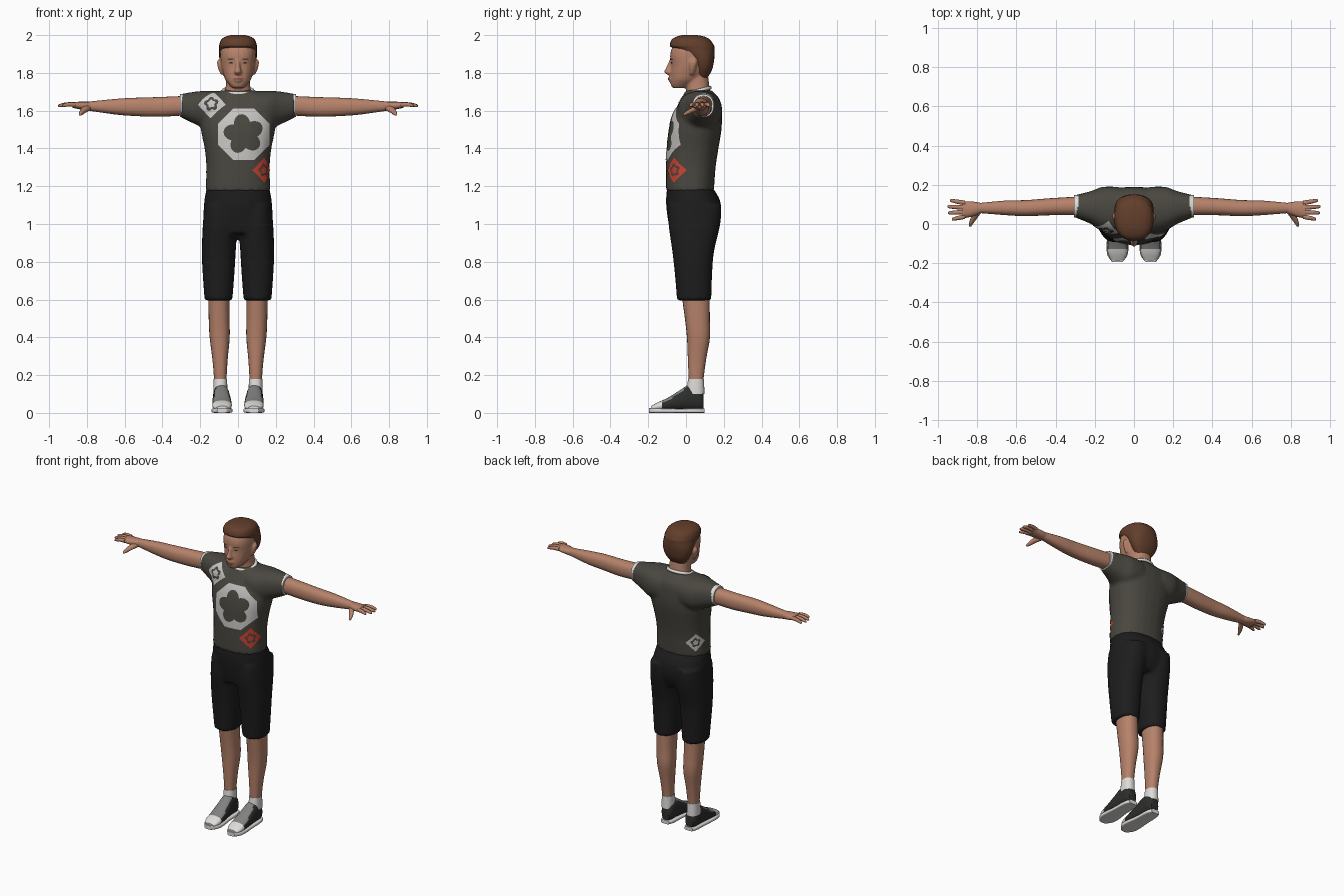
import bpy, bmesh, math
from mathutils import Vector
from mathutils.bvhtree import BVHTree

cube = bpy.data.objects.get("Cube")
if cube:
    bpy.data.objects.remove(cube, do_unlink=True)


def colour(name, r, g, b):
    linear = [((c / 255 + .055) / 1.055) ** 2.4 for c in (r, g, b)] + [1]
    mat = bpy.data.materials.new(name)
    mat.use_nodes = True
    mat.diffuse_color = linear
    for node in mat.node_tree.nodes:
        if node.type == 'BSDF_PRINCIPLED':
            node.inputs["Base Color"].default_value = linear
            node.inputs["Roughness"].default_value = .8
    return mat


SKIN = colour("skin", 182, 130, 106)
LIP = colour("lip", 146, 92, 76)
HAIR = colour("brown hair", 98, 62, 43)
SHIRT = colour("grey shirt", 74, 71, 64)
SHORTS = colour("black shorts", 29, 29, 29)
PALE = colour("pale print", 198, 196, 193)
WHITE = colour("white", 222, 220, 216)
RED = colour("red print", 205, 66, 50)
CHARCOAL = colour("charcoal", 44, 46, 44)
GREY = colour("shoe grey", 128, 130, 128)


def smoothed(sections, steps=4):
    """Catmull-Rom interpolation between cross-sections."""
    out = []
    last = len(sections) - 1
    for i in range(last):
        a, b = sections[max(i - 1, 0)], sections[i]
        c, d = sections[i + 1], sections[min(i + 2, last)]
        for k in range(steps):
            t = k / steps
            out.append([q + t / 2 * (r - p + t * (2 * p - 5 * q + 4 * r - s
                        + t * (3 * (q - r) + s - p)))
                        for p, q, r, s in zip(a, b, c, d)])
    return out + [sections[last]]


def tube(bm, axis, sections, side=1, sides=24, power=2.3):
    """Closed loft; a section is its position on the axis plus two extents."""
    rings = []
    for pos, a0, a1, b0, b1 in smoothed(sections):
        ring = []
        for i in range(sides):
            t = math.tau * i / sides
            ca, sa = math.cos(t), math.sin(t)
            a = (a0 + a1) / 2 + (a1 - a0) / 2 * math.copysign(abs(ca) ** (2 / power), ca)
            b = (b0 + b1) / 2 + (b1 - b0) / 2 * math.copysign(abs(sa) ** (2 / power), sa)
            x, y, z = {'x': (pos, a, b), 'y': (a, pos, b), 'z': (a, b, pos)}[axis]
            ring.append(bm.verts.new((x * side, y, z)))
        rings.append(ring)
    for low, high in zip(rings, rings[1:]):
        for i in range(sides):
            j = (i + 1) % sides
            bm.faces.new((low[i], low[j], high[j], high[i]))
    bm.faces.new(rings[0])
    bm.faces.new(rings[-1])


def finish(name, bm, mats):
    bmesh.ops.recalc_face_normals(bm, faces=bm.faces)
    mesh = bpy.data.meshes.new(name)
    bm.to_mesh(mesh)
    bm.free()
    for mat in mats:
        mesh.materials.append(mat)
    for poly in mesh.polygons:
        poly.use_smooth = True
    mesh.set_sharp_from_angle(angle=math.radians(50))
    obj = bpy.data.objects.new(name, mesh)
    bpy.context.collection.objects.link(obj)
    return obj


def part(name, mat, centred=(), paired=(), voxel=0, **shape):
    """One object from centred tubes and mirrored pairs, optionally fused."""
    bm = bmesh.new()
    for axis, sections in centred:
        tube(bm, axis, sections, **shape)
    for axis, sections in paired:
        for side in (1, -1):
            tube(bm, axis, sections, side, **shape)
    obj = finish(name, bm, [mat])
    if voxel:
        fuse = obj.modifiers.new("fuse", 'REMESH')
        fuse.mode = 'VOXEL'
        fuse.voxel_size = voxel
        fuse.use_smooth_shade = True
        relax = obj.modifiers.new("relax", 'SMOOTH')
        relax.iterations = 4
    return obj


def wide(z, half, y0, y1):
    return (z, -half, half, y0, y1)


# Shirt: trunk and sleeves fused together
trunk = [wide(1.175, .172, -.106, .148), wide(1.3, .168, -.106, .157),
         wide(1.4, .177, -.102, .172), wide(1.5, .197, -.092, .188),
         wide(1.58, .2, -.07, .19), wide(1.65, .17, -.032, .182),
         wide(1.69, .115, -.01, .155), wide(1.71, .08, .005, .13)]
sleeve = [(.08, -.045, .19, 1.5, 1.705), (.16, -.035, .19, 1.5, 1.705),
          (.22, 0, .168, 1.525, 1.702), (.305, .035, .147, 1.565, 1.688)]
shirt = part("shirt", SHIRT, [('z', trunk)], [('x', sleeve)], voxel=.011)
part("sleeve_cuffs", WHITE, paired=[('x', [(.283, .034, .15, 1.565, 1.691),
                                           (.306, .034, .147, 1.566, 1.687)])])

# Collar: a flattened ring, lower at the front
bpy.ops.mesh.primitive_torus_add(major_radius=.074, minor_radius=.011, major_segments=32,
                                 minor_segments=8, location=(0, .062, 1.705),
                                 rotation=(math.radians(14), 0, 0))
collar = bpy.context.object
collar.name = "collar"
collar.scale = (1.03, .9, .9)
collar.data.materials.append(WHITE)
for poly in collar.data.polygons:
    poly.use_smooth = True

# Shorts: hips and two legs fused together
hips = [wide(1.195, .166, -.1, .14), wide(1.12, .179, -.106, .182),
        wide(1.03, .184, -.097, .182), wide(.95, .182, -.08, .15)]
trouser = [(1.1, .01, .178, -.09, .188), (1, .004, .186, -.093, .182),
           (.85, .012, .192, -.072, .148), (.72, .02, .186, -.058, .138),
           (.595, .03, .177, -.048, .134)]
part("shorts", SHORTS, [('z', hips)], [('z', trouser)], voxel=.011)

# Bare lower legs and socks
shin = [(.64, .045, .158, -.025, .125), (.5, .045, .155, -.006, .126),
        (.4, .044, .15, .005, .127), (.28, .055, .135, .01, .106),
        (.16, .062, .125, .015, .09)]
part("lower_legs", SKIN, paired=[('z', shin)])
part("socks", WHITE, paired=[('z', [(.18, .058, .129, .011, .095),
                                    (.1, .055, .131, 0, .098)])])

# Shoes: white toe cap, grey laced top, charcoal sides
upper = [(.092, .06, .115, .02, .1), (.07, .048, .128, .012, .135),
         (.02, .045, .132, .012, .15), (-.04, .038, .135, .012, .115),
         (-.1, .033, .136, .012, .078), (-.15, .035, .133, .012, .056),
         (-.185, .052, .116, .014, .036)]
shoes = part("shoes", CHARCOAL, paired=[('y', upper)])
shoes.data.materials.append(GREY)
shoes.data.materials.append(WHITE)
for poly in shoes.data.polygons:
    y = poly.center.y
    if y < -.125:
        poly.material_index = 2
    elif poly.normal.z > .65 and y < .02:
        poly.material_index = 1
sole = [(.098, .058, .117, 0, .024), (.06, .044, .13, 0, .024),
        (-.03, .04, .134, 0, .022), (-.11, .029, .14, 0, .024),
        (-.16, .034, .135, 0, .026), (-.195, .06, .11, 0, .026)]
part("shoe_soles", WHITE, paired=[('y', sole)], power=5)

# Arms
arm = [(.28, .045, .14, 1.575, 1.678), (.42, .045, .132, 1.568, 1.672),
       (.55, .04, .122, 1.572, 1.668), (.65, .045, .12, 1.58, 1.662),
       (.79, .056, .107, 1.6, 1.648)]
part("arms", SKIN, paired=[('x', arm)])

# Hands: palm, four fanned fingers and a thumb
hand = [('x', [(.775, .057, .106, 1.6, 1.648), (.82, .04, .114, 1.604, 1.648),
               (.875, .028, .115, 1.615, 1.646)])]
for i, tip in enumerate((.93, .95, .953, .94)):
    y0 = .038 + i * .023
    finger = []
    for t, r in ((0, .012), (.5, .011), (.9, .008), (1, .003)):
        y, z = y0 + t * (y0 - .072) * .4, 1.632 + .012 * t * (1 - 1.6 * t)
        finger.append((.862 + (tip - .862) * t, y - r, y + r, z - r, z + r))
    hand.append(('x', finger))
hand.append(('y', [(.065, .775, .815, 1.6, 1.636), (.03, .8, .834, 1.587, 1.615),
                   (0, .822, .842, 1.575, 1.597), (-.014, .832, .842, 1.573, 1.583)]))
part("hands", SKIN, paired=hand, sides=12)

# Head: skull, neck, nose, lips and ears fused together
skull = [wide(1.72, .03, -.07, .0), wide(1.735, .045, -.08, .03), wide(1.765, .068, -.082, .075),
         wide(1.8, .08, -.082, .11), wide(1.84, .09, -.079, .13),
         wide(1.89, .094, -.084, .138), wide(1.93, .091, -.075, .138),
         wide(1.965, .072, -.05, .115), wide(1.985, .04, -.01, .08)]
neck = [wide(1.66, .08, 0, .13), wide(1.72, .066, .0, .125), wide(1.8, .062, -.005, .115)]
nose = [wide(1.868, .009, -.088, -.05), wide(1.825, .014, -.107, -.05),
        wide(1.805, .02, -.116, -.05), wide(1.79, .015, -.098, -.05)]
lips = [wide(1.753, .018, -.09, -.05), wide(1.768, .027, -.094, -.05),
        wide(1.782, .02, -.089, -.05)]
ear = [(1.79, .07, .09, .022, .04), (1.82, .075, .104, .018, .05),
       (1.855, .08, .111, .018, .06), (1.872, .08, .104, .03, .055)]
head = part("head", SKIN, [('z', s) for s in (skull, neck, nose, lips)],
            [('z', ear)], voxel=.006)

# Hair: a cap that dips behind the ears
hair = [wide(1.765, .045, .06, .108), wide(1.81, .078, .045, .135),
        wide(1.85, .094, .03, .146), wide(1.89, .1, .0, .151),
        wide(1.93, .1, -.066, .151), wide(1.945, .1, -.086, .148),
        wide(1.975, .09, -.076, .128), wide(1.992, .066, -.05, .098),
        wide(2, .035, -.02, .06)]
part("hair", HAIR, [('z', hair)])

# Prints and face details: thin plates laid on the surface beneath
graph = bpy.context.evaluated_depsgraph_get()
surfaces = {obj.name: BVHTree.FromObject(obj, graph) for obj in (shirt, head)}


def decal(name, mat, base, centre, aim, outer, inner=lambda t: 0, sides=80, rows=5):
    aim, centre = Vector(aim).normalized(), Vector(centre)
    right = aim.cross(Vector((0, 0, 1))).normalized()
    up = right.cross(aim)
    bm = bmesh.new()
    grid = []
    for k in range(rows + 1):
        ring = []
        for i in range(sides):
            t = math.tau * i / sides
            r = max(inner(t), .0005) * (1 - k / rows) + outer(t) * k / rows
            start = centre + right * r * math.cos(t) + up * r * math.sin(t) - aim * .4
            hit, normal, _, _ = surfaces[base.name].ray_cast(start, aim)
            if hit is None:
                hit, normal, _, _ = surfaces[base.name].find_nearest(start + aim * .4)
            ring.append(bm.verts.new(hit + normal * .003))
        grid.append(ring)
    for low, high in zip(grid, grid[1:]):
        for i in range(sides):
            j = (i + 1) % sides
            bm.faces.new((low[i], high[i], high[j], low[j]))
    finish(name, bm, [mat])


def octagon(size):
    return lambda t: size / math.cos((t + math.pi / 8) % (math.pi / 4) - math.pi / 8)


def diamond(size):
    return lambda t: size / (abs(math.cos(t)) + abs(math.sin(t)))


def oval(a, b):
    return lambda t: a * b / math.hypot(b * math.cos(t), a * math.sin(t))


def lobes(size):
    return lambda t: size * (.68 + .32 * abs(math.sin(2.5 * t + .4)))


decal("chest_print", PALE, shirt, (.03, -.1, 1.475), (0, 1, 0), octagon(.135), lobes(.106))
patches = [("shoulder_print", PALE, (-.14, -.03, 1.635), (.25, 1, -.5), .075),
           ("waist_print", RED, (.135, -.06, 1.285), (-1, 1, 0), .068),
           ("back_print", PALE, (-.14, .1, 1.275), (1, -1, 0), .06)]
for name, mat, centre, aim, size in patches:
    decal(name, mat, shirt, centre, aim, diamond(size), lobes(size * .52), sides=40)
    decal(name + "_middle", mat, shirt, centre, aim, lobes(size * .3), sides=40, rows=2)

ahead = (0, 1, 0)
for side, label in ((1, "left"), (-1, "right")):
    decal(label + "_eye", CHARCOAL, head, (.036 * side, 0, 1.853), ahead,
          oval(.012, .004), sides=16, rows=2)
    decal(label + "_eyebrow", HAIR, head, (.038 * side, 0, 1.873), ahead,
          oval(.021, .004), sides=16, rows=2)
decal("mouth", LIP, head, (0, 0, 1.768), ahead, oval(.026, .006), sides=20, rows=2)
